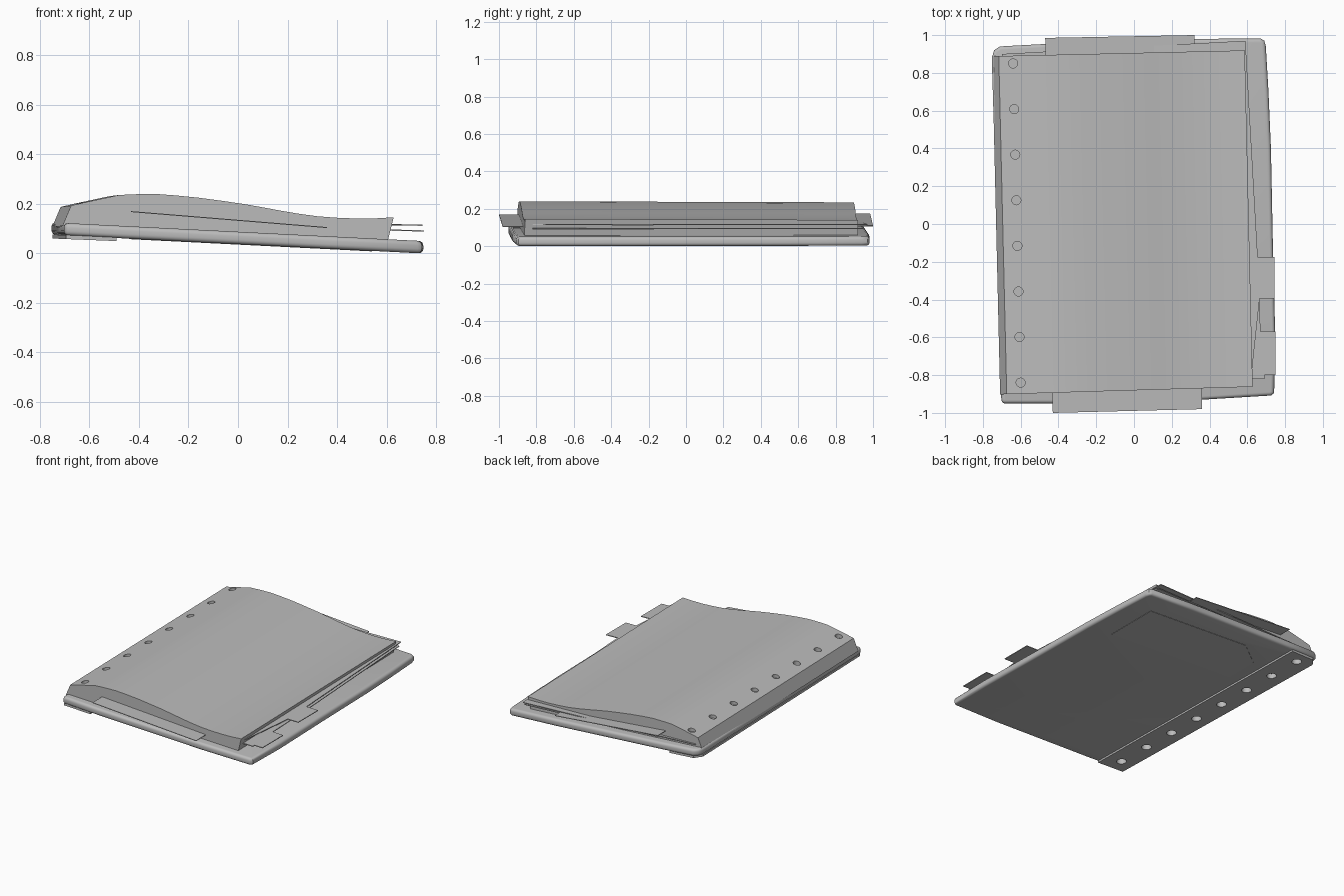
import bpy, bmesh, math

cube = bpy.data.objects.get("Cube")
if cube:
    bpy.data.objects.remove(cube, do_unlink=True)

GREY = (0.5, 0.5, 0.5, 1)
mat = bpy.data.materials.new("plain grey")
mat.use_nodes = True
mat.diffuse_color = GREY
mat.node_tree.nodes["Principled BSDF"].inputs["Base Color"].default_value = GREY


def finish(name, bm):
    bmesh.ops.recalc_face_normals(bm, faces=bm.faces)
    mesh = bpy.data.meshes.new(name)
    bm.to_mesh(mesh)
    bm.free()
    mesh.materials.append(mat)
    obj = bpy.data.objects.new(name, mesh)
    bpy.context.collection.objects.link(obj)
    return obj


def loft(name, ring_a, ring_b):
    """Closed solid between two matching rings of points."""
    bm = bmesh.new()
    a = [bm.verts.new(p) for p in ring_a]
    b = [bm.verts.new(p) for p in ring_b]
    bm.faces.new(a)
    bm.faces.new(b[::-1])
    for i in range(len(a)):
        j = (i + 1) % len(a)
        bm.faces.new((a[i], a[j], b[j], b[i]))
    return finish(name, bm)


def slab(name, outline, height, thick):
    """Plate whose underside follows height(x)."""
    return loft(name, [(x, y, height(x)) for x, y in outline],
                [(x, y, height(x) + thick) for x, y in outline])


def line(x0, z0, x1, z1):
    return lambda x: z0 + (z1 - z0) * (x - x0) / (x1 - x0)


def activate(obj):
    bpy.ops.object.select_all(action="DESELECT")
    obj.select_set(True)
    bpy.context.view_layer.objects.active = obj


def smooth(obj, angle=30):
    activate(obj)
    bpy.ops.object.shade_smooth_by_angle(angle=math.radians(angle))


def apply_modifier(obj, mod):
    activate(obj)
    bpy.ops.object.modifier_apply(modifier=mod.name)


def skew(x, y):
    """Everything leans slightly to the left towards the back."""
    return x - 0.0235 * y


def cut_holes(obj, radius, z, depth):
    """Row of eight binding holes."""
    bm = bmesh.new()
    for i in range(8):
        y = -0.84 + i * 1.69 / 7
        ret = bmesh.ops.create_cone(bm, cap_ends=True, segments=20, radius1=radius,
                                    radius2=radius, depth=depth)
        bmesh.ops.translate(bm, verts=ret["verts"], vec=(skew(-0.62, y), y, z))
    cutter = finish("hole_cutter", bm)
    cutter.hide_render = True
    mod = obj.modifiers.new("holes", "BOOLEAN")
    mod.operation = "DIFFERENCE"
    mod.solver = "EXACT"
    mod.object = cutter
    apply_modifier(obj, mod)
    bpy.data.objects.remove(cutter, do_unlink=True)


# Back cover: tilted slab with rounded edges
cover_base = line(-0.69, 0.072, 0.72, 0.001)
cover_outline = [(-0.70, -0.95), (-0.43, -0.95), (0.36, -0.93), (0.725, -0.908),
                 (0.742, -0.895), (0.748, -0.6), (0.735, -0.1), (0.725, 0.4),
                 (0.712, 0.7), (0.698, 0.94), (0.69, 0.97), (0.67, 0.982),
                 (0.32, 0.98), (-0.47, 0.953), (-0.71, 0.94), (-0.74, 0.92),
                 (-0.753, 0.88), (-0.72, -0.2), (-0.703, -0.92)]
cover = slab("back_cover", cover_outline, cover_base, 0.05)
bevel = cover.modifiers.new("round_edge", "BEVEL")
bevel.width = 0.018
bevel.segments = 4
bevel.limit_method = "ANGLE"
bevel.angle_limit = math.radians(60)
apply_modifier(cover, bevel)
cut_holes(cover, 0.032, 0.05, 0.08)
smooth(cover, 40)

# Spine strip under the cover
spine = slab("spine_strip", [(-0.695, -0.94), (-0.49, -0.94), (-0.53, 0.94),
                             (-0.71, 0.93), (-0.748, 0.88)],
             line(-0.75, 0.06, -0.5, 0.05), 0.016)
cut_holes(spine, 0.032, 0.05, 0.08)
smooth(spine)

# Thin label panel on the underside
slab("underside_panel", [(0.54, 0.42), (0.54, 0.81), (-0.25, 0.81), (-0.44, 0.66),
                         (-0.44, 0.42)], lambda x: cover_base(x) - 0.002, 0.004)

# Wavy block of pages
profile = [(-0.73, 0.108), (-0.695, 0.19), (-0.64, 0.203), (-0.5, 0.233), (-0.43, 0.236),
           (-0.35, 0.237), (-0.27, 0.231), (-0.18, 0.222), (-0.09, 0.210), (0, 0.197),
           (0.08, 0.183), (0.15, 0.170), (0.22, 0.158), (0.3, 0.147), (0.38, 0.141),
           (0.46, 0.138), (0.54, 0.139), (0.608, 0.143), (0.585, 0.05)]


def page_end(base, slope):
    ring = []
    for x, z in profile:
        y = base + slope * x
        ring.append((skew(x, y), y, z - 0.003 * y))
    return ring


pages = loft("page_block", page_end(-0.88, 0.03), page_end(0.905, 0.023))
cut_holes(pages, 0.024, 0.215, 0.06)
smooth(pages)

# Two divider sheets with index tabs
slab("upper_divider", [(-0.66, -0.88), (0.62, -0.82), (0.665, -0.395), (0.745, -0.395),
                       (0.745, -0.175), (0.655, -0.175), (0.59, 0.97), (-0.70, 0.90)],
     line(-0.7, 0.135, 0.75, 0.111), 0.005)
slab("lower_divider", [(-0.66, -0.87), (0.625, -0.82), (0.69, -0.82), (0.69, -0.8),
                       (0.75, -0.8), (0.75, -0.57), (0.67, -0.57), (0.655, -0.175),
                       (0.59, 0.95), (-0.70, 0.89)],
     line(-0.7, 0.125, 0.75, 0.088), 0.005)

# Long insert sheet showing at the front and back
slab("insert_sheet", [(-0.43, -1.0), (0.36, -0.98), (0.32, 1.0), (-0.47, 0.985)],
     line(-0.45, 0.168, 0.36, 0.102), 0.004)
